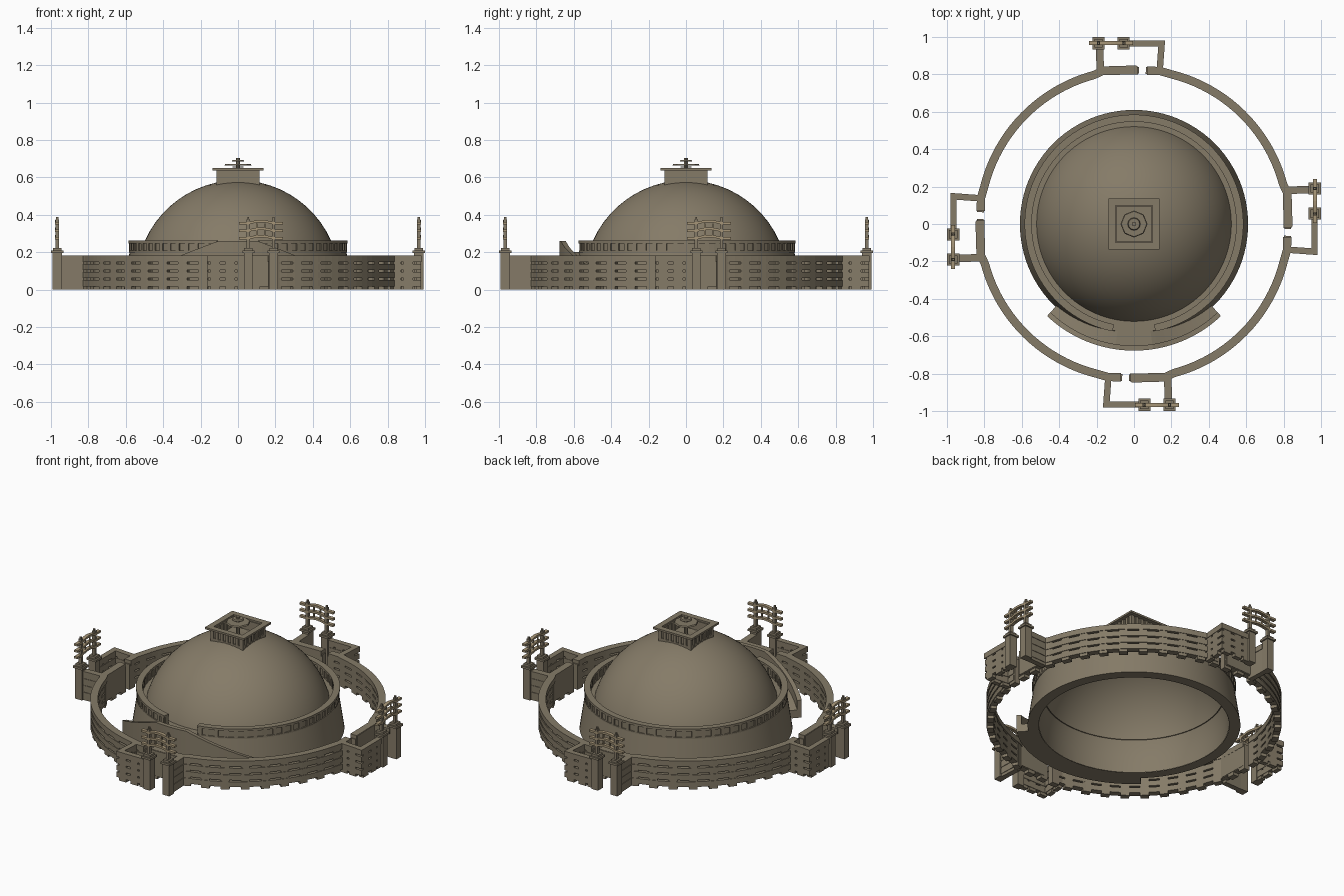
import bpy, bmesh, math
from mathutils import Vector, Matrix

if "Cube" in bpy.data.objects:
    bpy.data.objects.remove(bpy.data.objects["Cube"])


def material(name, rgb):
    m = bpy.data.materials.new(name)
    m.diffuse_color = (*rgb, 1)
    m.use_nodes = True
    m.node_tree.nodes["Principled BSDF"].inputs["Base Color"].default_value = m.diffuse_color
    return m


STONE = material("weathered_stone", (0.235, 0.198, 0.137))
PALE = material("pale_carved_stone", (0.38, 0.30, 0.185))


def finish(name, bm, mat=STONE, smooth=False):
    bmesh.ops.recalc_face_normals(bm, faces=bm.faces)
    me = bpy.data.meshes.new(name)
    bm.to_mesh(me)
    bm.free()
    me.materials.append(mat)
    ob = bpy.data.objects.new(name, me)
    bpy.context.collection.objects.link(ob)
    if smooth:
        bpy.ops.object.select_all(action='DESELECT')
        ob.select_set(True)
        bpy.context.view_layer.objects.active = ob
        bpy.ops.object.shade_smooth_by_angle(angle=math.radians(35))
    return ob


def polar(r, deg):
    return Vector((r * math.cos(math.radians(deg)), r * math.sin(math.radians(deg))))


def box(bm, cx, cy, z0, z1, sx, sy, ang=0.0):
    m = (Matrix.Translation((cx, cy, (z0 + z1) / 2)) @ Matrix.Rotation(ang, 4, 'Z')
         @ Matrix.Diagonal((sx, sy, z1 - z0, 1)))
    bmesh.ops.create_cube(bm, size=1, matrix=m)


def cyl(bm, r0, r1, z0, z1, n):
    bmesh.ops.create_cone(bm, cap_ends=True, segments=n, radius1=r0, radius2=r1, depth=z1 - z0,
                          matrix=Matrix.Translation((0, 0, (z0 + z1) / 2)))


def revolve(bm, prof, n=96):
    vs = [bm.verts.new((r, 0, z)) for r, z in prof]
    es = [bm.edges.new(p) for p in zip(vs, vs[1:])]
    bmesh.ops.spin(bm, geom=vs + es, cent=(0, 0, 0), axis=(0, 0, 1), angle=2 * math.pi, steps=n)
    bmesh.ops.remove_doubles(bm, verts=bm.verts, dist=1e-4)


def sweep(bm, pts, sections):
    """Loft rectangular sections (offset in, offset out, z0, z1) along a plan path, mitred."""
    rings = []
    for i, p in enumerate(pts):
        a = (p - pts[i - 1]).normalized() if i else None
        b = (pts[i + 1] - p).normalized() if i < len(pts) - 1 else None
        a, b = a or b, b or a
        t = (a + b).normalized()
        n = Vector((t.y, -t.x)) / max(t.dot(a), 0.4)
        o0, o1, z0, z1 = sections[i] if isinstance(sections, list) else sections
        rings.append([bm.verts.new((*(p + n * o), z)) for o, z in
                      ((o0, z0), (o1, z0), (o1, z1), (o0, z1))])
    for r, s in zip(rings, rings[1:]):
        for k in range(4):
            bm.faces.new((r[k], r[(k + 1) % 4], s[(k + 1) % 4], s[k]))
    bm.faces.new(rings[0])
    bm.faces.new(rings[-1][::-1])


def along(pts, step):
    """Evenly spaced points and headings along a path, both ends included."""
    lens = [(q - p).length for p, q in zip(pts, pts[1:])]
    total = sum(lens)
    n = max(1, round(total / step))
    for k in range(n + 1):
        d, i = total * k / n, 0
        while i < len(lens) - 1 and d > lens[i]:
            d -= lens[i]
            i += 1
        t = (pts[i + 1] - pts[i]).normalized()
        inset = 0.018 if k == 0 else (-0.018 if k == n else 0)
        yield pts[i] + t * (d + inset), math.atan2(t.y, t.x)


def fence(bm, pts, w, step):
    """Railing: coping, three rails and upright pillars."""
    sweep(bm, pts, (-w / 2, w / 2, 0.148, 0.182))
    for z in (0.018, 0.061, 0.104):
        sweep(bm, pts, (-w * 0.42, w * 0.5, z, z + 0.033))
    for p, a in along(pts, step):
        box(bm, p.x, p.y, 0, 0.16, 0.05, w * 0.84, a)


# Hemispherical mound, open underneath
R, CZ = 0.545, 0.04
bm = bmesh.new()
prof = [(R, 0)] + [(R * math.cos(math.radians(a)), CZ + R * math.sin(math.radians(a)))
                   for a in range(0, 91, 6)]
revolve(bm, prof)
finish("dome", bm, smooth=True)

# Tapered terrace drum
bm = bmesh.new()
revolve(bm, [(0.546, 0), (0.61, 0), (0.58, 0.2), (0.515, 0.2)])
finish("terrace_drum", bm, smooth=True)

# Terrace railing, with a gap at the front
GAP = 11.3
arc = [polar(0.565, -90 + GAP + (360 - 2 * GAP) * i / 90) for i in range(91)]
bm = bmesh.new()
sweep(bm, arc, (-0.012, 0.011, 0.2, 0.25))
sweep(bm, arc, (-0.018, 0.02, 0.248, 0.262))
sweep(bm, arc, (-0.014, 0.018, 0.199, 0.208))
for p, a in along(arc, 0.055):
    box(bm, p.x, p.y, 0.2, 0.25, 0.022, 0.034, a)
finish("terrace_railing", bm)

# Curved double ramp rising to the middle of the front
def ramp_height(deg):
    return 0.26 - 0.15 * max(0, abs(deg) - 9) / 34.5


angles = [-43.5 + 87 * i / 40 for i in range(41)]
path = [polar(0.6, -90 + a) for a in angles]
bm = bmesh.new()
sweep(bm, path, [(-0.03, 0.06, 0, ramp_height(a) - 0.06) for a in angles])
finish("ramp", bm)
bm = bmesh.new()
sweep(bm, path, [(0.05, 0.077, 0, ramp_height(a)) for a in angles])
finish("ramp_parapet", bm)

# Four quarters of the outer railing with their gateways
for q, side in enumerate(("front", "right", "back", "left")):
    rot = Matrix.Rotation(q * math.pi / 2, 4, 'Z')

    # curved wall plus straight ends
    curve = ([Vector((-0.02, -0.822)), Vector((0.17, -0.818))]
             + [polar(0.825, -75 + 61 * i / 20) for i in range(21)]
             + [Vector((0.818, -0.14)), Vector((0.82, -0.07))])
    bm = bmesh.new()
    fence(bm, curve, 0.044, 0.115)
    box(bm, 0.08, -0.822, 0.022, 0.18, 0.19, 0.046, 0.03)

    # dog-leg screen walls around the entrance
    fence(bm, [Vector((-0.138, -0.83)), Vector((-0.148, -0.965)), Vector((0.04, -0.965))][::-1],
          0.034, 0.085)
    fence(bm, [Vector((0.185, -0.945)), Vector((0.18, -0.83))], 0.04, 0.07)
    bm.transform(rot)
    finish(side + "_railing", bm)

    # gate pillars with caps
    bm = bmesh.new()
    for x in (0.055, 0.19):
        box(bm, x, -0.967, 0, 0.2, 0.046, 0.05)
        box(bm, x, -0.967, 0.195, 0.208, 0.064, 0.066)
        box(bm, x, -0.967, 0.208, 0.222, 0.044, 0.046)
    bm.transform(rot)
    finish(side + "_gate_pillars", bm)

    # slender posts and three bowed cross beams
    bm = bmesh.new()
    for x in (0.055, 0.19):
        box(bm, x, -0.967, 0.22, 0.375, 0.018, 0.02)
        box(bm, x, -0.967, 0.375, 0.388, 0.01, 0.012)
    bm.transform(rot)
    finish(side + "_gate_posts", bm)
    bm = bmesh.new()
    for z in (0.268, 0.308, 0.348):
        xs = [0.005 + 0.235 * i / 10 for i in range(11)]
        rings = []
        for x in xs:
            zz = z + 0.012 * max(0, math.cos((x - 0.1225) / 0.0675 * math.pi / 2)) \
                if abs(x - 0.1225) < 0.0675 else z
            rings.append([bm.verts.new((x, y, zz + h)) for y, h in
                          ((-0.978, 0), (-0.956, 0), (-0.956, 0.013), (-0.978, 0.013))])
        for r, s in zip(rings, rings[1:]):
            for k in range(4):
                bm.faces.new((r[k], r[(k + 1) % 4], s[(k + 1) % 4], s[k]))
        bm.faces.new(rings[0])
        bm.faces.new(rings[-1])
    for x in (0.1, 0.145):
        box(bm, x, -0.967, 0.275, 0.355, 0.006, 0.008)
    bm.transform(rot)
    finish(side + "_gate_beams", bm, PALE)

# Square railing on the summit
bm = bmesh.new()
box(bm, 0, 0, 0.55, 0.582, 0.225, 0.225)
for q in range(4):
    part = bmesh.new()
    box(part, 0, -0.118, 0.638, 0.65, 0.272, 0.036)
    box(part, 0, -0.1, 0.57, 0.64, 0.2, 0.012)
    for i in range(7):
        box(part, -0.105 + 0.035 * i, -0.103, 0.55, 0.64, 0.018, 0.022)
    part.transform(Matrix.Rotation(q * math.pi / 2, 4, 'Z'))
    tmp = bpy.data.meshes.new("tmp")
    part.to_mesh(tmp)
    part.free()
    bm.from_mesh(tmp)
    bpy.data.meshes.remove(tmp)
finish("summit_railing", bm)

# Mast with stacked parasol discs
bm = bmesh.new()
cyl(bm, 0.012, 0.012, 0.57, 0.703, 10)
cyl(bm, 0.072, 0.068, 0.663, 0.671, 8)
cyl(bm, 0.034, 0.03, 0.684, 0.693, 12)
cyl(bm, 0.03, 0.03, 0.652, 0.658, 12)
finish("parasol_mast", bm)
